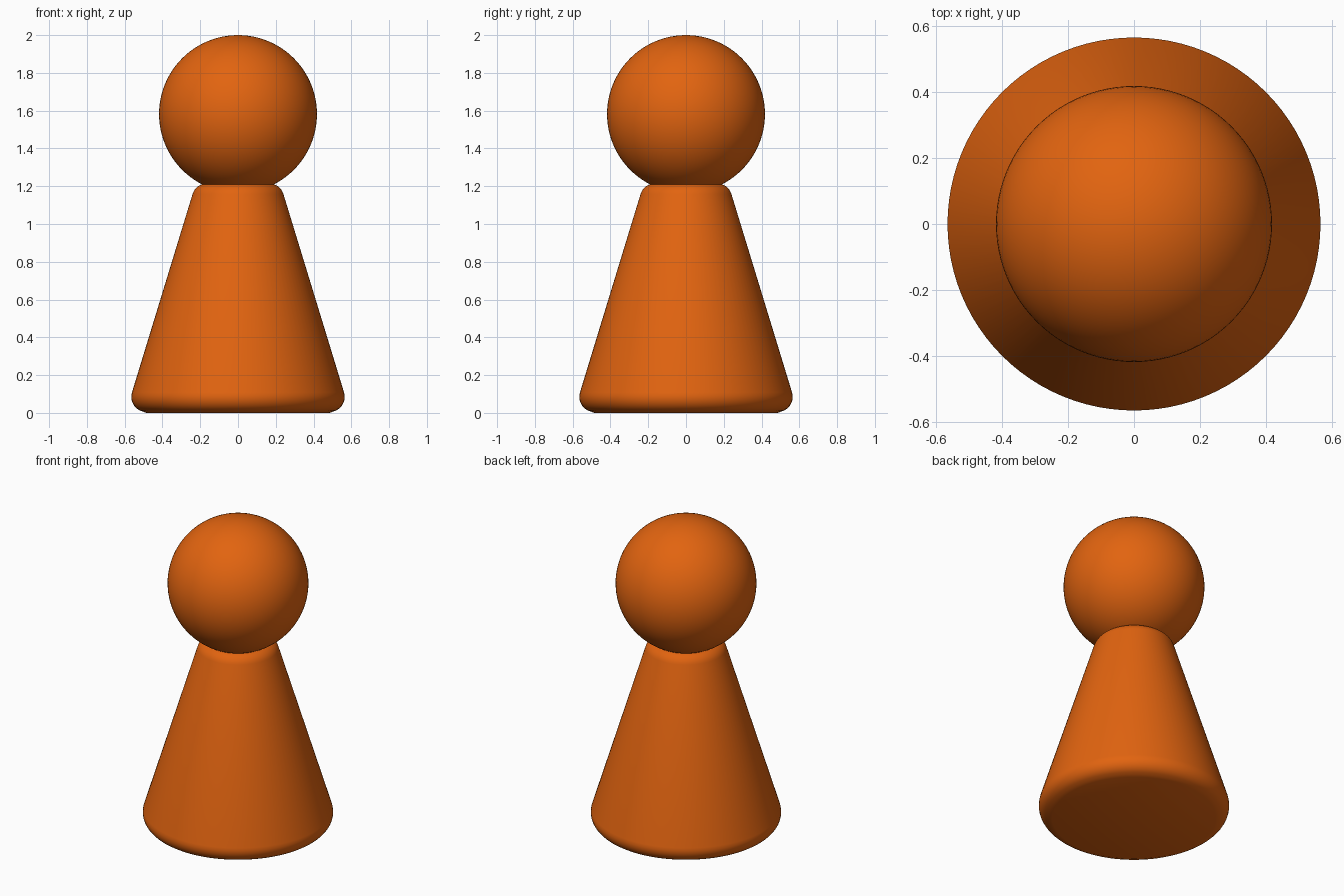
import bpy, bmesh, math

if "Cube" in bpy.data.objects:
    bpy.data.objects.remove(bpy.data.objects["Cube"])

orange = bpy.data.materials.new("orange")
orange.diffuse_color = (0.76, 0.127, 0.005, 1)
orange.use_nodes = True
orange.node_tree.nodes["Principled BSDF"].inputs["Base Color"].default_value = orange.diffuse_color


def finish(name, bm):
    """Turn a bmesh into a smooth shaded, coloured object."""
    bmesh.ops.recalc_face_normals(bm, faces=bm.faces)
    mesh = bpy.data.meshes.new(name)
    bm.to_mesh(mesh)
    bm.free()
    mesh.materials.append(orange)
    obj = bpy.data.objects.new(name, mesh)
    bpy.context.collection.objects.link(obj)
    bpy.ops.object.select_all(action='DESELECT')
    bpy.context.view_layer.objects.active = obj
    obj.select_set(True)
    bpy.ops.object.shade_smooth_by_angle(angle=math.radians(35))
    return obj


def arc(cx, cz, r, start, end, steps=8):
    """Points of a rounded corner, angles in degrees."""
    angles = [math.radians(start + (end - start) * i / steps) for i in range(steps + 1)]
    return [(cx + r * math.cos(a), cz + r * math.sin(a)) for a in angles]


# Body: tapered cone with rounded lower and upper rims, turned around z
profile = [(0, 0.005)] + arc(0.485, 0.085, 0.08, -90, 17)
profile += arc(0.164, 1.135, 0.08, 17, 90) + [(0, 1.215)]
bm = bmesh.new()
verts = [bm.verts.new((r, 0, z)) for r, z in profile]
edges = [bm.edges.new(pair) for pair in zip(verts, verts[1:])]
bmesh.ops.spin(bm, geom=verts + edges, cent=(0, 0, 0), axis=(0, 0, 1),
               angle=2 * math.pi, steps=96)
bmesh.ops.remove_doubles(bm, verts=bm.verts, dist=0.0001)
for v in bm.verts:
    if v.co.z < 0.006:
        v.co.z = 0
finish("body", bm)

# Head: ball resting in the top of the body
bm = bmesh.new()
bmesh.ops.create_uvsphere(bm, u_segments=96, v_segments=48, radius=0.418)
bmesh.ops.translate(bm, verts=bm.verts, vec=(0, 0, 1.582))
finish("head", bm)
